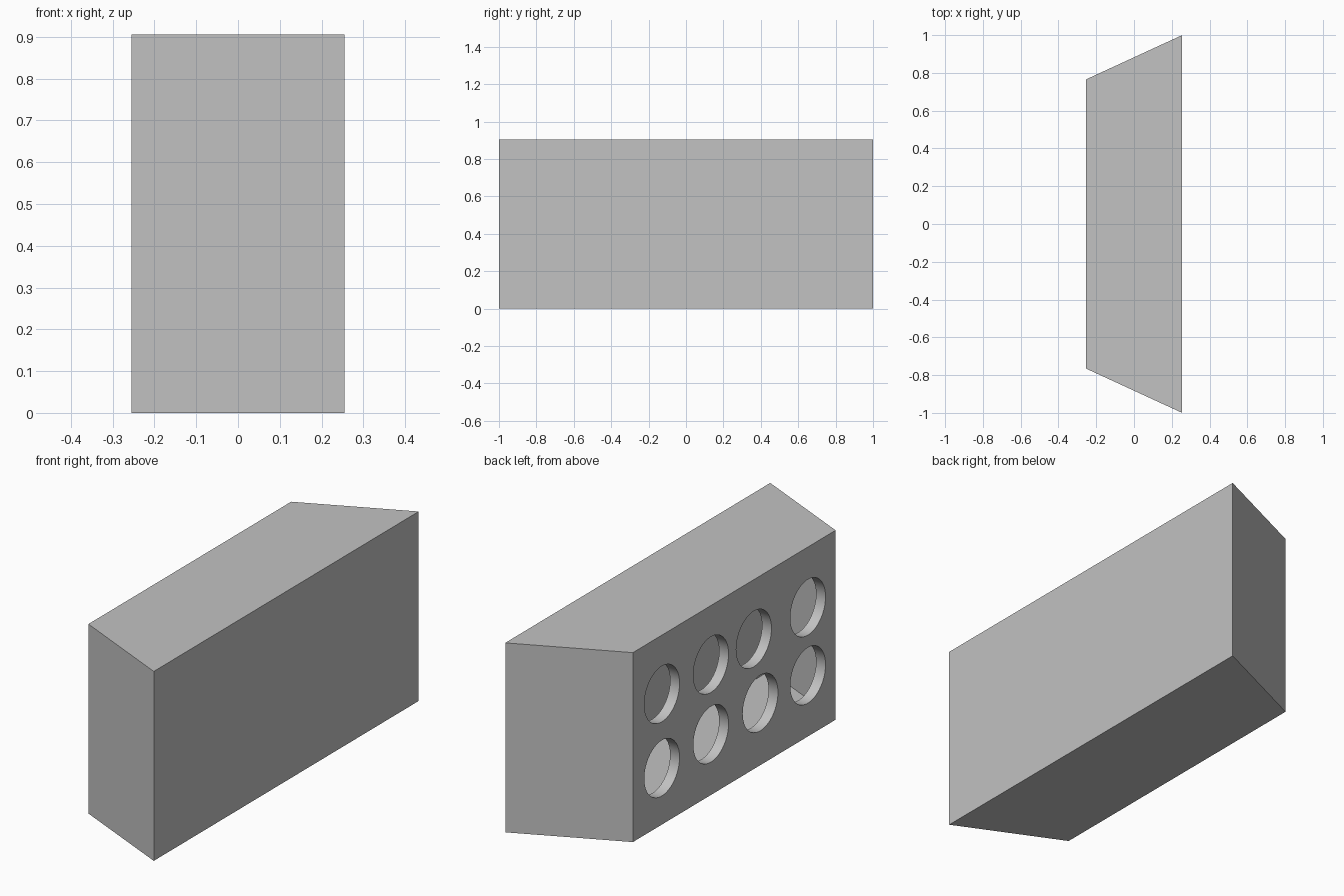
import bpy, bmesh, math
from mathutils import Matrix, Vector

cube = bpy.data.objects.get("Cube")
if cube:
    bpy.data.objects.remove(cube, do_unlink=True)

HALF_W, HEIGHT = 0.255, 0.905
SHORT, LONG = 0.765, 1.0        # half lengths of the pierced and plain sides
WALL, HOLE_R = 0.05, 0.133
SLOPE = (LONG - SHORT) / (2 * HALF_W)

grey = bpy.data.materials.new("light grey")
grey.use_nodes = True
grey.diffuse_color = (0.54, 0.54, 0.54, 1)
grey.node_tree.nodes["Principled BSDF"].inputs["Base Color"].default_value = grey.diffuse_color


def make_object(name, bm):
    bmesh.ops.recalc_face_normals(bm, faces=bm.faces)
    mesh = bpy.data.meshes.new(name)
    bm.to_mesh(mesh)
    bm.free()
    mesh.materials.append(grey)
    obj = bpy.data.objects.new(name, mesh)
    bpy.context.collection.objects.link(obj)
    return obj


def trapezoid_block(name, inset):
    """Block with slanted ends, shrunk evenly on every side by inset."""
    x = HALF_W - inset
    half = lambda px: SHORT + SLOPE * (px + HALF_W) - inset * math.hypot(1, SLOPE)
    bm = bmesh.new()
    outline = [(-x, -half(-x)), (x, -half(x)), (x, half(x)), (-x, half(-x))]
    base = bm.faces.new([bm.verts.new((px, py, inset)) for px, py in outline])
    top = bmesh.ops.extrude_face_region(bm, geom=[base])["geom"]
    bmesh.ops.translate(bm, vec=Vector((0, 0, HEIGHT - 2 * inset)),
                        verts=[v for v in top if isinstance(v, bmesh.types.BMVert)])
    return make_object(name, bm)


def cut(target, cutter):
    cutter.hide_render = True
    mod = target.modifiers.new("cut", "BOOLEAN")
    mod.operation, mod.solver, mod.object = "DIFFERENCE", "EXACT", cutter
    bpy.context.view_layer.objects.active = target
    bpy.ops.object.modifier_apply(modifier=mod.name)
    bpy.data.objects.remove(cutter, do_unlink=True)


# Hollow casing
casing = trapezoid_block("hollow_casing", 0)
cut(casing, trapezoid_block("cavity_cutter", WALL))

# Two rows of round holes through the short side wall
holes = [(0.546, 0.624), (0.176, 0.623), (-0.148, 0.622), (-0.556, 0.617),
         (0.546, 0.27), (0.176, 0.29), (-0.197, 0.297), (-0.556, 0.292)]
bm = bmesh.new()
for y, z in holes:
    place = Matrix.Translation((-HALF_W, y, z)) @ Matrix.Rotation(math.pi / 2, 4, "Y")
    bmesh.ops.create_cone(bm, cap_ends=True, segments=64, radius1=HOLE_R,
                          radius2=HOLE_R, depth=4 * WALL, matrix=place)
cut(casing, make_object("hole_cutter", bm))

# Smooth hole rims, crisp corners
bpy.ops.object.select_all(action="DESELECT")
casing.select_set(True)
bpy.context.view_layer.objects.active = casing
bpy.ops.object.shade_smooth_by_angle(angle=math.radians(30))
